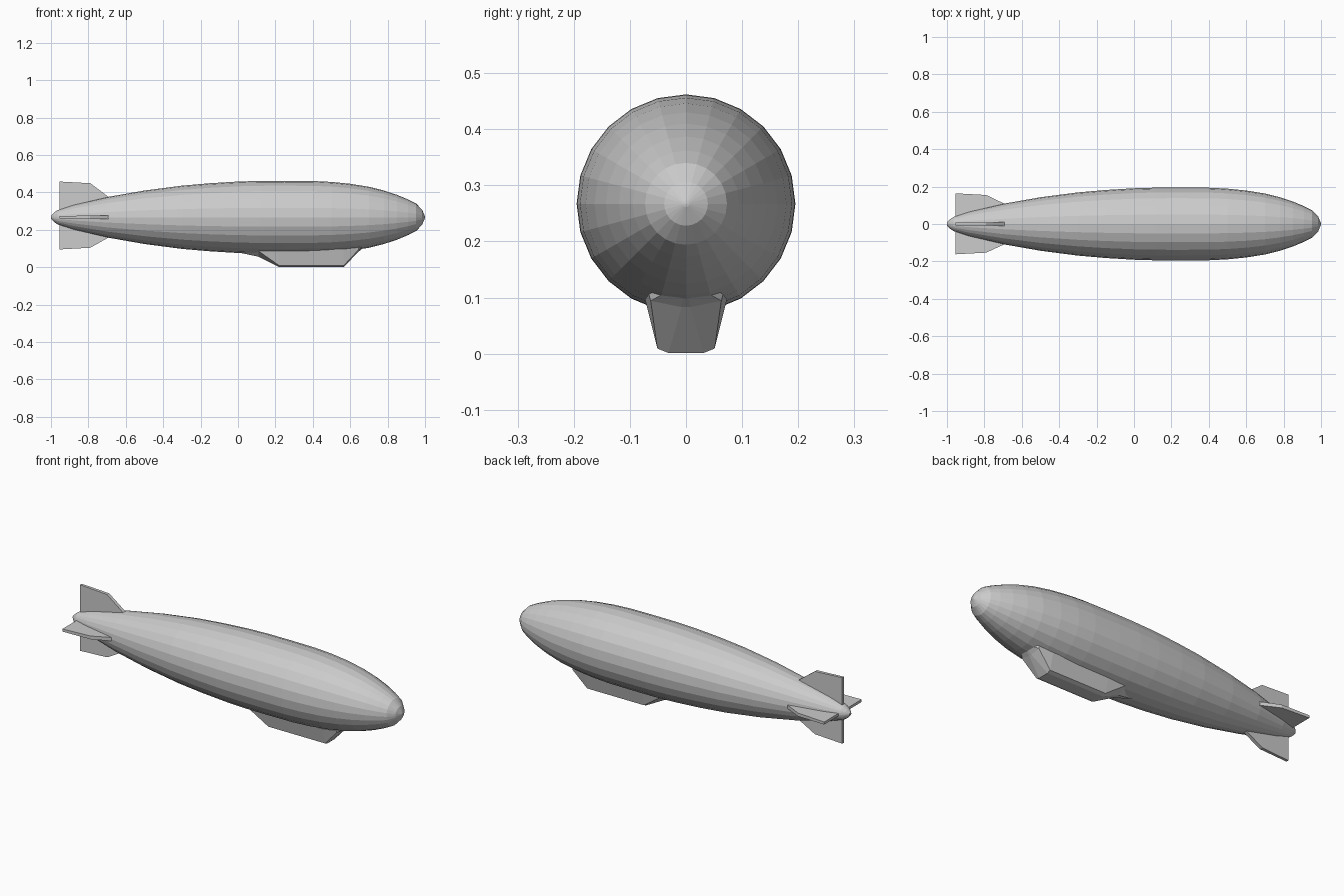
import bpy, bmesh, math

if "Cube" in bpy.data.objects:
    bpy.data.objects.remove(bpy.data.objects["Cube"])

AXIS_Z = 0.267
SIDES = 24


def make_object(name, verts, faces):
    mesh = bpy.data.meshes.new(name)
    mesh.from_pydata(verts, [], faces)
    bm = bmesh.new()
    bm.from_mesh(mesh)
    bmesh.ops.remove_doubles(bm, verts=bm.verts, dist=1e-5)
    bmesh.ops.recalc_face_normals(bm, faces=bm.faces)
    bm.to_mesh(mesh)
    bm.free()
    obj = bpy.data.objects.new(name, mesh)
    bpy.context.collection.objects.link(obj)
    return obj


def loft(name, rings):
    """Skin equal-length closed rings and cap both ends."""
    n = len(rings[0])
    verts = [v for ring in rings for v in ring]
    faces = [(i * n + j, i * n + (j + 1) % n, (i + 1) * n + (j + 1) % n, (i + 1) * n + j)
             for i in range(len(rings) - 1) for j in range(n)]
    faces += [tuple(range(n)), tuple(range(len(verts) - n, len(verts)))]
    return make_object(name, verts, faces)


# Gas envelope: faceted body of revolution along x
profile = [(-1.0, 0.008), (-0.985, 0.024), (-0.965, 0.038), (-0.88, 0.066),
           (-0.7, 0.108), (-0.5, 0.143), (-0.3, 0.169), (-0.15, 0.182),
           (0.0, 0.191), (0.12, 0.1945), (0.25, 0.195), (0.4, 0.194),
           (0.5, 0.189), (0.6, 0.179), (0.7, 0.163), (0.78, 0.143),
           (0.85, 0.120), (0.91, 0.095), (0.953, 0.073), (0.985, 0.039),
           (0.999, 0.006), (1.0, 0.001)]
angles = [2 * math.pi * k / SIDES for k in range(SIDES)]
loft("envelope", [[(x, r * math.sin(a), AXIS_Z + r * math.cos(a)) for a in angles]
                  for x, r in profile])


# Tail fins: swept plates, slightly thinner at the trailing edge
def fin(name, angle, span):
    outline = [(-0.955, 0.01, 0.007), (-0.955, span, 0.007),
               (-0.79, span - 0.009, 0.009), (-0.69, 0.107, 0.010),
               (-0.69, 0.01, 0.010)]
    c, s = math.cos(angle), math.sin(angle)
    rings = [[(x, d * s + side * t * c, AXIS_Z + d * c - side * t * s)
              for x, d, t in outline] for side in (-1, 1)]
    return loft(name, rings)


fin("upper_fin", 0, 0.191)
fin("right_fin", math.pi / 2, 0.164)
fin("lower_fin", math.pi, 0.172)
fin("left_fin", -math.pi / 2, 0.162)

# Gondola: x, upper half width, chine (y, z), keel (y, z)
stations = [(0.01, 0.02, 0.012, 0.095, 0.004, 0.077),
            (0.11, 0.068, 0.066, 0.086, 0.014, 0.056),
            (0.22, 0.073, 0.051, 0.009, 0.031, 0.001),
            (0.565, 0.073, 0.051, 0.009, 0.031, 0.001),
            (0.645, 0.066, 0.063, 0.094, 0.008, 0.083),
            (0.68, 0.03, 0.026, 0.115, 0.005, 0.112)]
rings = []
for x, w, cy, cz, ky, kz in stations:
    top = max(0.097, cz + 0.012)
    half = [(w, top), (cy, cz), (ky, kz)]
    rings.append([(x, y, z) for y, z in half] + [(x, -y, z) for y, z in reversed(half)])
loft("gondola", rings)
